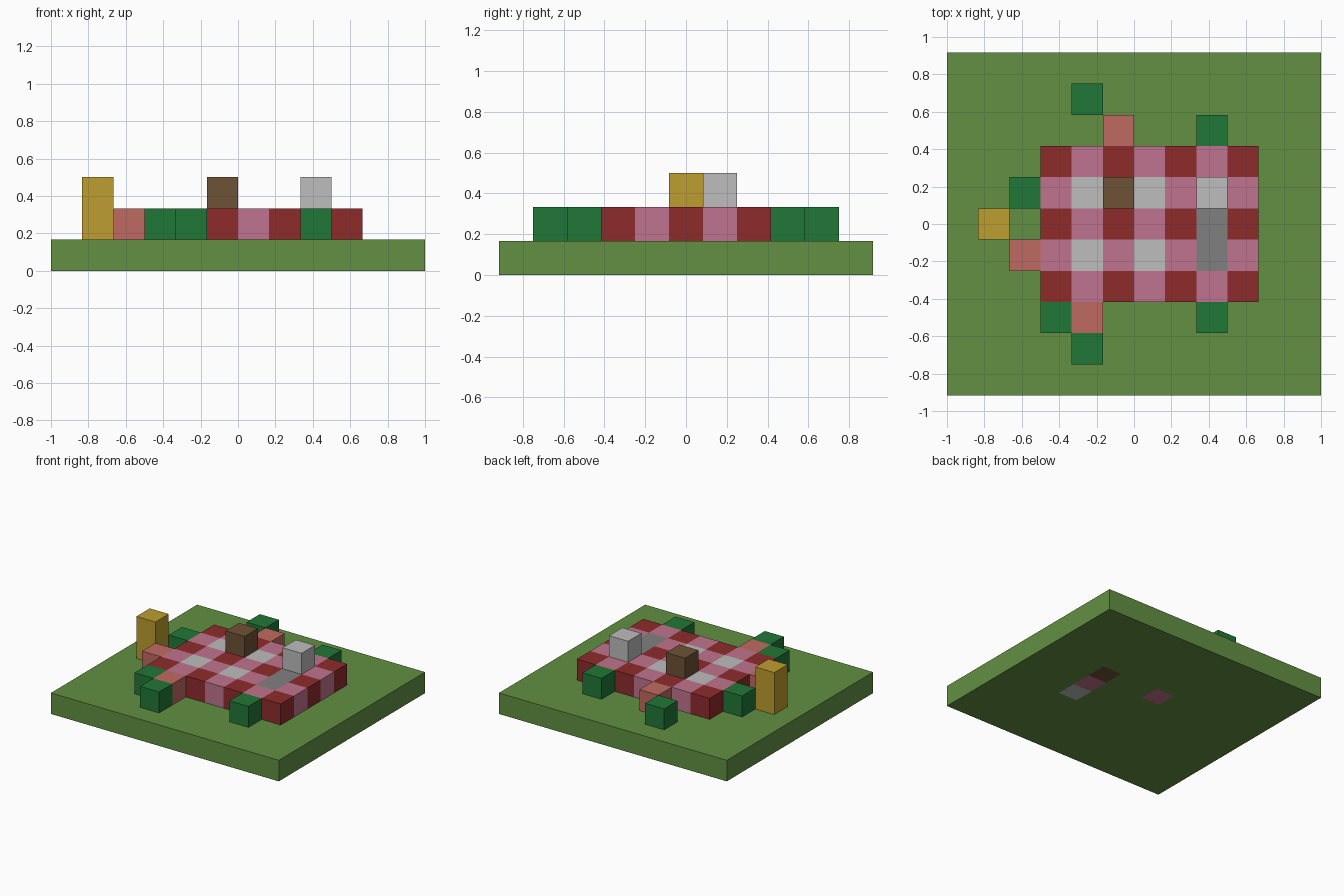
import bpy
import bmesh
from mathutils import Vector, Matrix

cube = bpy.data.objects.get("Cube")
if cube:
    bpy.data.objects.remove(cube, do_unlink=True)

U = 1 / 6  # edge of one block


def material(name, rgb):
    """Flat material from 8-bit display colours, converted to linear."""
    linear = [((c / 255 + 0.055) / 1.055) ** 2.4 for c in rgb]
    mat = bpy.data.materials.new(name)
    mat.use_nodes = True
    mat.diffuse_color = (*linear, 1)
    mat.node_tree.nodes["Principled BSDF"].inputs["Base Color"].default_value = (*linear, 1)
    return mat


GRASS = material("grass_green", (98, 144, 66))
LEAF = material("leaf_green", (33, 119, 55))
RED = material("dark_red", (142, 43, 43))
PINK = material("pink", (192, 116, 142))
SALMON = material("salmon", (192, 106, 98))
LIGHT = material("light_grey", (189, 189, 189))
GREY = material("mid_grey", (128, 128, 128))
BROWN = material("brown", (110, 82, 54))
GOLD = material("gold", (190, 157, 46))


def block(name, centre, size, colour):
    """Box in block units. colour is a material, or a rule from cell (x, y) to one."""
    bm = bmesh.new()
    bmesh.ops.create_cube(bm, size=1)
    bmesh.ops.transform(bm, matrix=Matrix.Translation(centre) @ Matrix.Diagonal((*size, 1)),
                        verts=bm.verts)
    mats = [colour]
    if callable(colour):
        mats = []
        # Cut the box along the cell lines, then colour every face by its cell
        for axis in range(2):
            normal = Vector((axis == 0, axis == 1, 0))
            for i in range(1, size[axis]):
                spot = normal * (centre[axis] - size[axis] / 2 + i)
                bmesh.ops.bisect_plane(bm, geom=bm.verts[:] + bm.edges[:] + bm.faces[:],
                                       plane_co=spot, plane_no=normal)
        bm.normal_update()
        for face in bm.faces:
            inside = face.calc_center_median() - face.normal * 0.5
            mat = colour(round(inside.x - 0.5), round(inside.y))
            if mat not in mats:
                mats.append(mat)
            face.material_index = mats.index(mat)
    bmesh.ops.scale(bm, vec=(U, U, U), verts=bm.verts)
    mesh = bpy.data.meshes.new(name)
    bm.to_mesh(mesh)
    bm.free()
    for mat in mats:
        mesh.materials.append(mat)
    obj = bpy.data.objects.new(name, mesh)
    bpy.context.collection.objects.link(obj)
    return obj


def ground_colour(x, y):
    """Grass, with a few cells of other colours set into the underside."""
    inset = {(2, -1): LIGHT, (2, 0): PINK, (2, 1): BROWN, (-1, 1): PINK}
    return inset.get((x, y), GRASS)


def blanket_colour(x, y):
    """Gingham check: red on even rows, pale grey on odd rows, pink between."""
    if x == 2 and y in (-1, 0):
        return GREY
    if y % 2 == 0:
        return RED if x % 2 else PINK
    return PINK if x % 2 else LIGHT


# Lawn and checked blanket
block("lawn", (0, 0, 0.5), (12, 11, 1), ground_colour)
block("blanket", (0.5, 0, 1.5), (7, 5, 1), blanket_colour)

# Bushes and flowers around the blanket
for x, y in [(-2, 4), (2, 3), (-4, 1), (-3, -3), (-2, -4), (2, -3)]:
    block("bush", (x + 0.5, y, 1.5), (1, 1, 1), LEAF)
for x, y in [(-4, -1), (-2, -3), (-1, 3)]:
    block("flower", (x + 0.5, y, 1.5), (1, 1, 1), SALMON)

# Things standing on the blanket and the lawn
block("basket", (-0.5, 1, 2.5), (1, 1, 1), BROWN)
block("cooler", (2.5, 1, 2.5), (1, 1, 1), LIGHT)
block("post", (-4.5, 0, 2), (1, 1, 2), GOLD)
